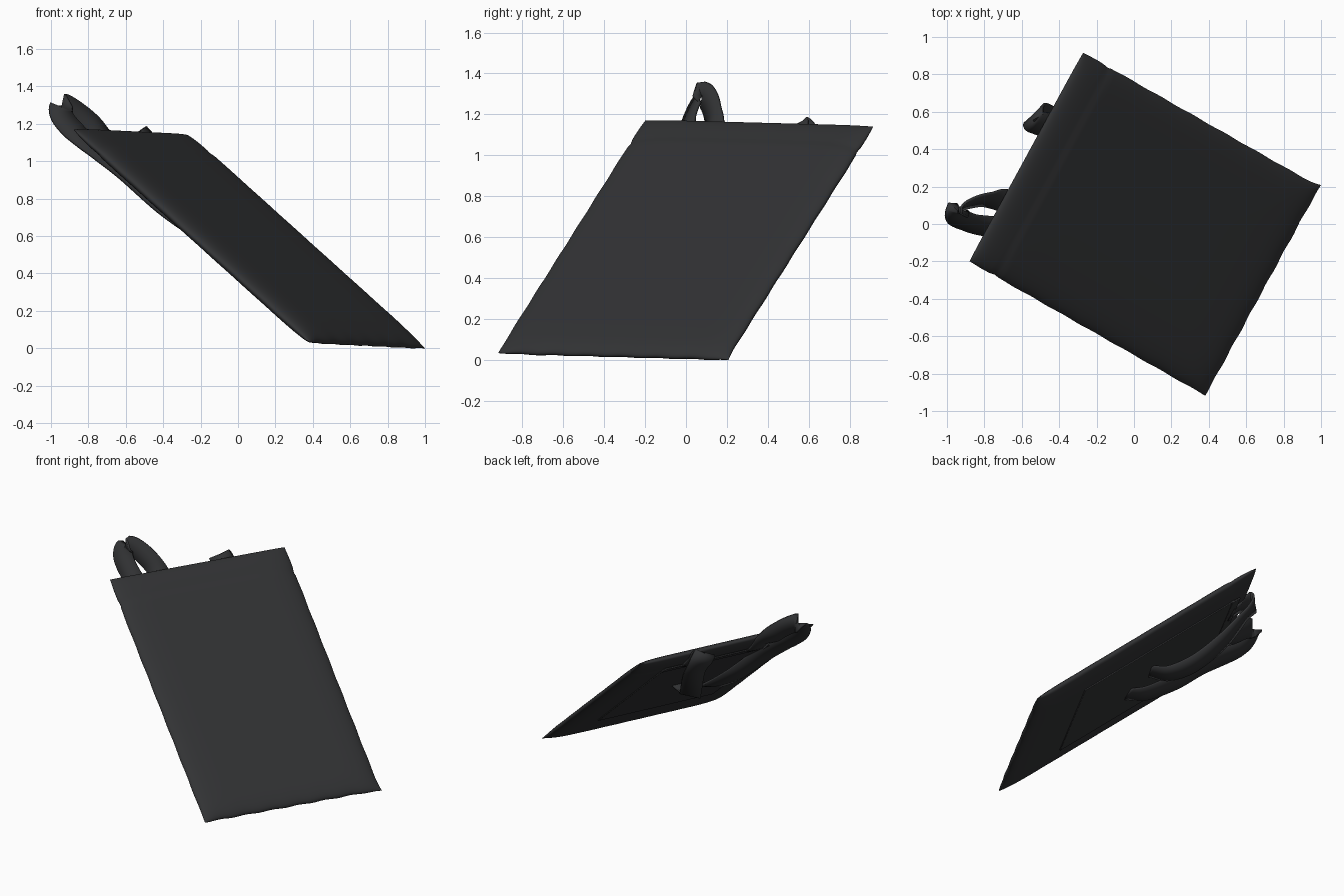
import bpy, bmesh, math
from mathutils import Vector, Matrix

if "Cube" in bpy.data.objects:
    bpy.data.objects.remove(bpy.data.objects["Cube"])

# Leaning frame: U across the bag, V up the bag, N out of the front
U = Vector((0.61, 1.12, -0.03)).normalized()
V = Vector((-1.26, 0.70, 1.13))
V = (V - V.dot(U) * U).normalized()
N = U.cross(V)
FRAME = Matrix((U, V, N)).transposed().to_4x4()
FRAME.translation = Vector((0.054, 0, 0.587))

HW, HL, T = 0.636, 0.92, 0.042     # half width, half length, half thickness
HEM = 0.73                         # height of the top hem crease

fabric = bpy.data.materials.new("dark_fabric")
fabric.diffuse_color = (0.032, 0.033, 0.035, 1)
fabric.use_nodes = True
fabric.node_tree.nodes["Principled BSDF"].inputs["Base Color"].default_value = fabric.diffuse_color


def finish(bm, name, angle=50):
    bmesh.ops.recalc_face_normals(bm, faces=bm.faces)
    me = bpy.data.meshes.new(name)
    bm.to_mesh(me)
    bm.free()
    ob = bpy.data.objects.new(name, me)
    bpy.context.collection.objects.link(ob)
    me.materials.append(fabric)
    ob.matrix_world = FRAME
    bpy.ops.object.select_all(action='DESELECT')
    ob.select_set(True)
    bpy.context.view_layer.objects.active = ob
    bpy.ops.object.shade_smooth_by_angle(angle=math.radians(angle))
    return ob


# Soft flat body: two pillowed sheets joined at the rim, creased at the hem
def body():
    bm = bmesh.new()
    nu, nv = 48, 80
    for side in (1, -1):
        rows = []
        for j in range(nv + 1):
            q = -math.cos(math.pi * j / nv)
            row = []
            for i in range(nu + 1):
                p = -math.cos(math.pi * i / nu)
                crease = math.exp(-((q * HL - HEM) / 0.015) ** 2)
                corner = 0.012 * max(0, p) ** 10 * max(0, -q) ** 20
                x = p * (HW - 0.006 * crease * abs(p) ** 8) + corner
                x += 0.0015 * math.sin(q * 23) * p ** 9
                y = q * HL + 0.003 * math.sin(p * 21) * min(0, q) ** 8 - corner
                swell = math.sqrt(max(0, 1 - abs(p) ** 9)) * math.sqrt(max(0, 1 - abs(q) ** 14))
                z = side * T * swell * (1 - 0.25 * crease * p ** 8)
                if q * HL > HEM:
                    z *= 0.9
                row.append(bm.verts.new((x, y, z)))
            rows.append(row)
        for a, b in zip(rows, rows[1:]):
            for i in range(nu):
                bm.faces.new((a[i], a[i + 1], b[i + 1], b[i]))
    bmesh.ops.remove_doubles(bm, verts=bm.verts, dist=0.0002)
    return finish(bm, "bag_body")


# Thin slab laid on the back face
def slab(name, x, y, w, h, z, t):
    bm = bmesh.new()
    bmesh.ops.create_cube(bm, size=1, matrix=Matrix.Translation((x, y, z)) @ Matrix.Diagonal((w, h, t, 1)))
    ob = finish(bm, name)
    bev = ob.modifiers.new("soft_edge", 'BEVEL')
    bev.width, bev.segments = t * 0.4, 2


# Ribbon through control points (across, up, distance behind the bag), twisting along its length
def strap(name, pts, width=0.14, twist=0.5):
    pts = [Vector((u, v, -w)) for u, v, w in pts]
    ext = [2 * pts[0] - pts[1]] + pts + [2 * pts[-1] - pts[-2]]
    path = []
    for a, b, c, d in zip(ext, ext[1:], ext[2:], ext[3:]):
        for k in range(8):
            t = k / 8
            path.append(0.5 * (2 * b + (c - a) * t + (2 * a - 5 * b + 4 * c - d) * t * t
                               + (3 * b - a - 3 * c + d) * t ** 3))
    path.append(pts[-1])
    bm = bmesh.new()
    rows = []
    last = len(path) - 1
    for i, p in enumerate(path):
        # twist is strongest in the free-hanging middle of the lower run
        f = twist * math.sin(math.pi * max(0, i / last - 0.4) / 0.6)
        tan = (path[min(i + 1, last)] - path[max(i - 1, 0)]).normalized()
        ref = Vector((1, 0, f))
        # around the top loop the band turns partly edge-on
        loop = max(0, min(1, (p.y - 0.85) / 0.15))
        ref = ref.lerp(Vector((0.8, 0, 0.6)), loop)
        side = (ref - tan.dot(ref) * tan).normalized() * width / 2
        rows.append([bm.verts.new(p + side * s) for s in (-1, 0, 1)])
    for a, b in zip(rows, rows[1:]):
        for k in (0, 1):
            bm.faces.new((a[k], a[k + 1], b[k + 1], b[k]))
    ob = finish(bm, name)
    sol = ob.modifiers.new("thickness", 'SOLIDIFY')
    sol.thickness, sol.offset = 0.014, 0


body()
slab("back_panel", 0, 0.13, 0.84, 1.26, -T - 0.001, 0.012)
slab("strap_anchor_band", 0, 0.77, 0.84, 0.07, -T - 0.005, 0.012)

# Two shoulder straps, the left one looping high over the top edge
strap("left_strap", [(-0.25, 0.77, 0.05), (-0.27, 0.93, 0.03), (-0.34, 1.07, 0.01), (-0.42, 1.145, 0.01),
                     (-0.46, 1.08, 0.05), (-0.43, 0.90, 0.07), (-0.34, 0.66, 0.075),
                     (-0.22, 0.38, 0.11), (-0.15, 0.13, 0.10), (-0.12, -0.01, 0.045)], width=0.13)
strap("right_strap", [(0.22, 0.77, 0.05), (0.20, 0.90, 0.03), (0.19, 0.965, 0.035), (0.23, 0.94, 0.08),
                      (0.24, 0.82, 0.12), (0.20, 0.62, 0.17), (0.13, 0.40, 0.18),
                      (0.06, 0.24, 0.13), (0.05, 0.14, 0.045)])
